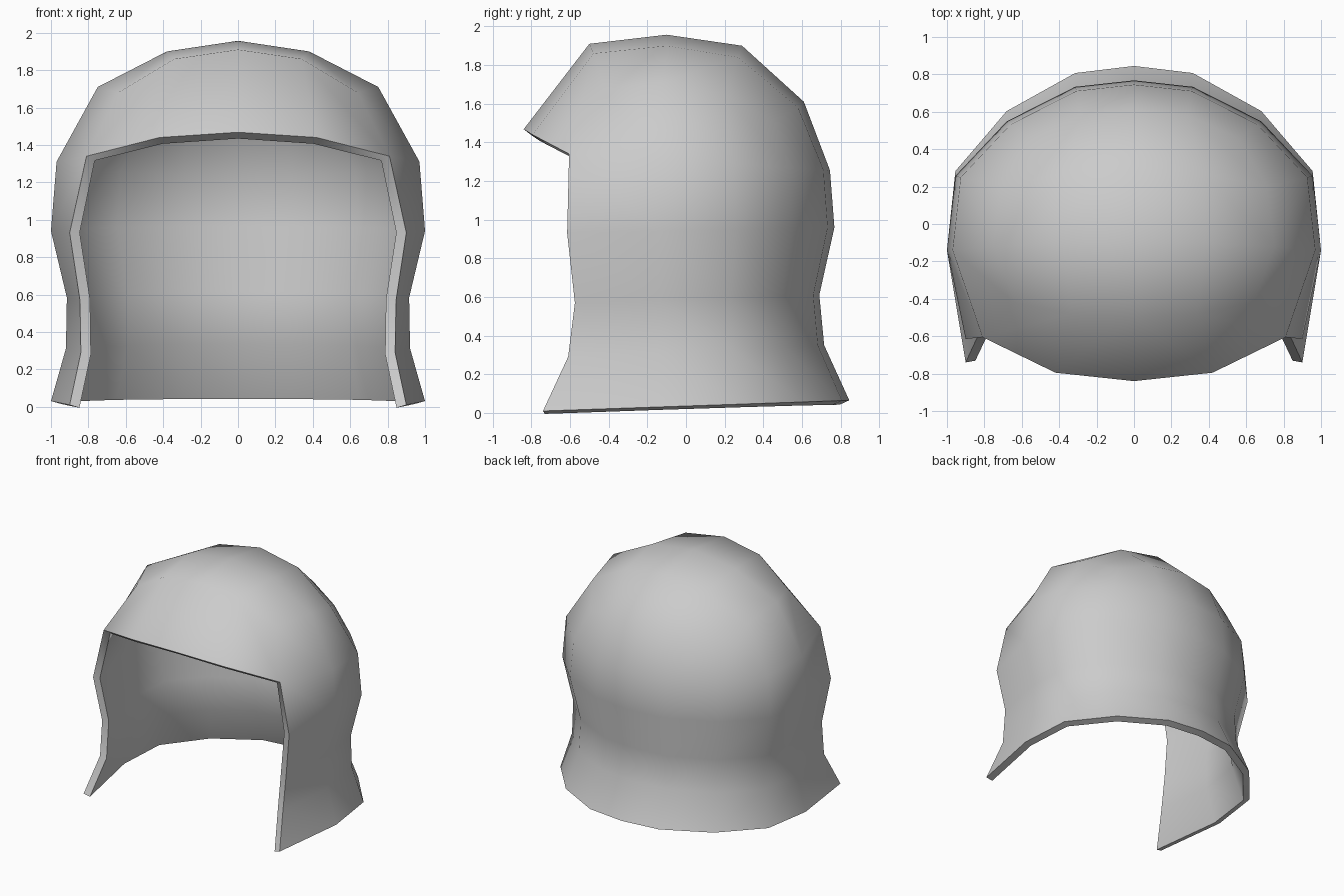
import bpy, bmesh, math

if "Cube" in bpy.data.objects:
    bpy.data.objects.remove(bpy.data.objects["Cube"])

bm = bmesh.new()

# Wall rings: half width, back y, back z, then front edge x, y, z
RINGS = [
    (1.00, 0.845, 0.065, 0.90, -0.74, 0.01),
    (0.92, 0.715, 0.35, 0.84, -0.61, 0.29),
    (0.915, 0.69, 0.61, 0.845, -0.575, 0.57),
    (1.00, 0.768, 0.96, 0.90, -0.615, 0.93),
    (0.97, 0.745, 1.255, 0.81, -0.605, 1.34),
]
# Plan shape of a ring from back centre round to the side (fractions of width / back y)
PLAN = [(0, 1), (0.315, 0.955), (0.68, 0.715), (0.955, 0.335)]

# Crown patch rows, back to front: centre, middle and corner points
CROWN = [
    [(0, 0.61, 1.61), (0.29, 0.58, 1.58), (0.56, 0.46, 1.51)],
    [(0, 0.29, 1.90), (0.36, 0.27, 1.84), (0.71, 0.20, 1.64)],
    [(0, -0.10, 1.957), (0.38, -0.10, 1.90), (0.75, -0.12, 1.71)],
    [(0, -0.50, 1.91), (0.34, -0.48, 1.86), (0.64, -0.42, 1.68)],
]
BRIM = [(0, -0.84, 1.468), (0.42, -0.795, 1.44)]


def ring(w, back, zb, fx, fy, zf):
    pts = [(w * px, back * py) for px, py in PLAN] + [(w, -0.14), (fx, fy)]
    return [bm.verts.new((x, y, zf + (zb - zf) * (y - fy) / (back - fy))) for x, y in pts]


def bridge(a, b):
    for i in range(len(a) - 1):
        bm.faces.new((a[i], b[i], b[i + 1], a[i + 1]))


# Right half of the shell: walls, crown and brim
walls = [ring(*r) for r in RINGS]
crown = [[bm.verts.new(p) for p in row] for row in CROWN]
walls.append(crown[0] + [row[2] for row in crown[1:]])
crown.append([bm.verts.new(p) for p in BRIM] + [walls[4][5]])
for strips in (walls, crown):
    for a, b in zip(strips, strips[1:]):
        bridge(a, b)

mesh = bpy.data.meshes.new("helmet_shell")
bm.to_mesh(mesh)
bm.free()
helmet = bpy.data.objects.new("helmet_shell", mesh)
bpy.context.collection.objects.link(helmet)

# Mirror the half and thicken it inwards
mirror = helmet.modifiers.new("mirror", 'MIRROR')
mirror.use_clip = True
solid = helmet.modifiers.new("thickness", 'SOLIDIFY')
solid.thickness = 0.055
solid.offset = -1

# Smooth surface with crisp rims
bpy.context.view_layer.objects.active = helmet
helmet.select_set(True)
bpy.ops.object.convert(target='MESH')
bpy.ops.object.shade_smooth_by_angle(angle=math.radians(60))
